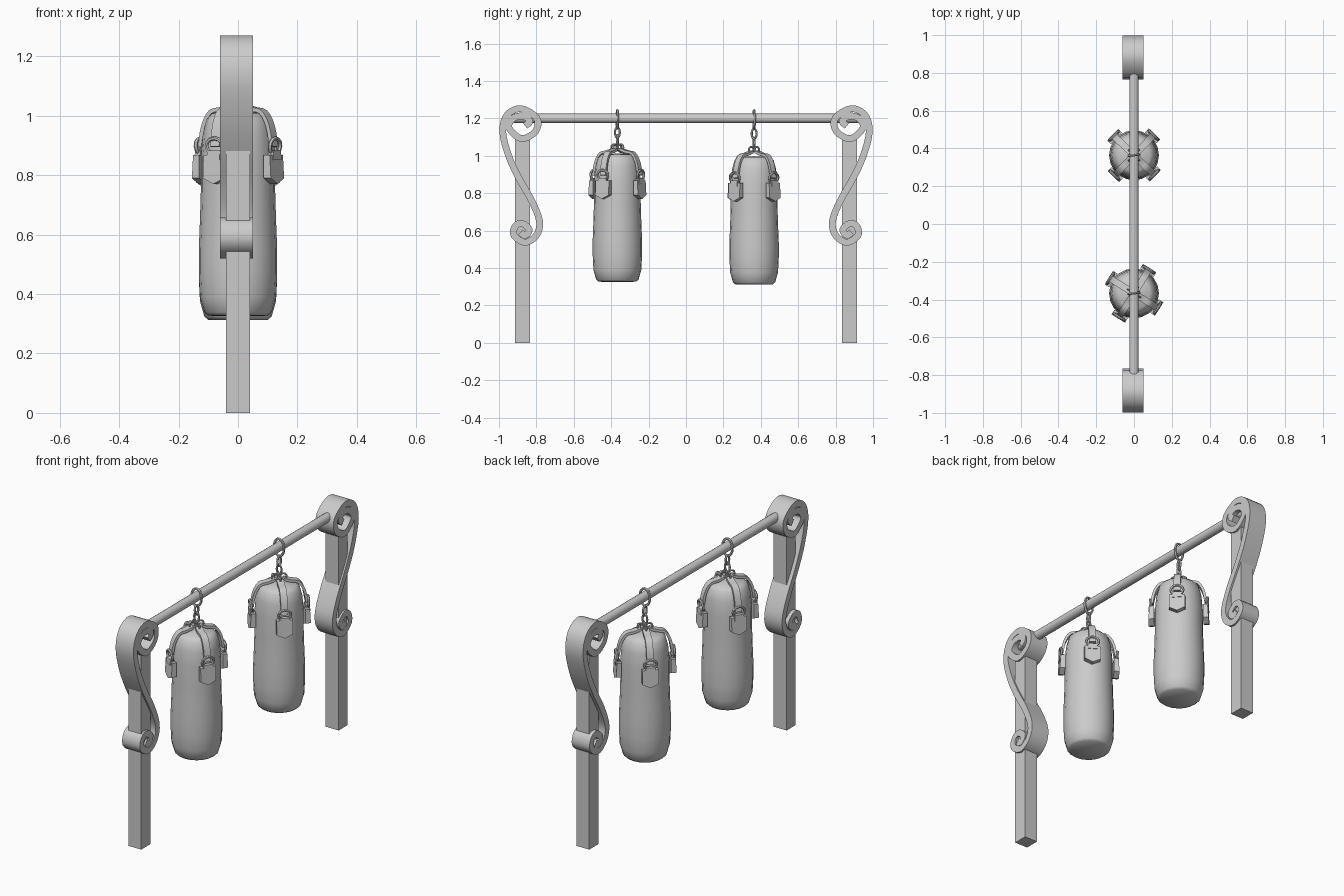
import bpy, bmesh, math
from mathutils import Matrix, Vector

if "Cube" in bpy.data.objects:
    bpy.data.objects.remove(bpy.data.objects["Cube"])


def finish(name, bm, matrix=Matrix(), smooth=True):
    bmesh.ops.recalc_face_normals(bm, faces=bm.faces[:])
    me = bpy.data.meshes.new(name)
    bm.to_mesh(me)
    bm.free()
    ob = bpy.data.objects.new(name, me)
    bpy.context.collection.objects.link(ob)
    ob.matrix_world = matrix
    if smooth:
        bpy.ops.object.select_all(action='DESELECT')
        ob.select_set(True)
        bpy.context.view_layer.objects.active = ob
        bpy.ops.object.shade_smooth_by_angle(angle=math.radians(40))
    return ob


def spline(pts, steps):
    """Catmull-Rom samples through 2D points."""
    p = [Vector(q) for q in pts]
    p = [2 * p[0] - p[1]] + p + [2 * p[-1] - p[-2]]
    out = []
    for i in range(1, len(p) - 2):
        a, b, c, d = p[i - 1:i + 3]
        for s in range(steps):
            t = s / steps
            out.append(0.5 * (2 * b + (c - a) * t + (2 * a - 5 * b + 4 * c - d) * t * t
                              + (3 * b - a - 3 * c + d) * t ** 3))
    return out + [p[-2]]


def band(name, pts, thick, lo, hi, place, matrix=Matrix(), steps=4):
    """Flat strip following a 2D path; place(u, v, w) maps it to 3D."""
    path = spline(pts, steps)
    bm = bmesh.new()
    rings = []
    for i, p in enumerate(path):
        t = (path[min(i + 1, len(path) - 1)] - path[max(i - 1, 0)]).normalized()
        n = Vector((-t.y, t.x)) * thick / 2
        rings.append([bm.verts.new(place(*(p + s * n), w))
                      for s, w in ((1, lo), (1, hi), (-1, hi), (-1, lo))])
    for a, b in zip(rings, rings[1:]):
        for k in range(4):
            bm.faces.new((a[k], a[(k + 1) % 4], b[(k + 1) % 4], b[k]))
    bm.faces.new(rings[0])
    bm.faces.new(rings[-1])
    return finish(name, bm, matrix)


def link(name, a, b, r, matrix, n=16, m=6):
    """Oval ring in the local XZ plane, outer half sizes a by b."""
    bm = bmesh.new()
    g = []
    for i in range(n):
        u = math.tau * i / n
        g.append([])
        for j in range(m):
            v = math.tau * j / m
            g[i].append(bm.verts.new(((a - r + r * math.cos(v)) * math.cos(u), r * math.sin(v),
                                      (b - r + r * math.cos(v)) * math.sin(u))))
    for i in range(n):
        for j in range(m):
            k, l = (i + 1) % n, (j + 1) % m
            bm.faces.new((g[i][j], g[k][j], g[k][l], g[i][l]))
    return finish(name, bm, matrix)


# posts and scroll brackets, one per end
scroll = [(-.86, 1.16), (-.835, 1.185), (-.87, 1.213), (-.925, 1.2), (-.947, 1.15), (-.88, 1.092),
          (-.805, 1.13), (-.797, 1.2), (-.88, 1.252), (-.955, 1.22), (-.98, 1.13), (-.948, 1.0),
          (-.893, .88), (-.825, .76), (-.783, .65), (-.80, .575), (-.86, .537), (-.92, .575),
          (-.912, .625), (-.875, .638), (-.838, .605), (-.86, .575), (-.885, .592)]
for side in (1, -1):
    bm = bmesh.new()
    bmesh.ops.create_cube(bm, size=1, matrix=Matrix.Translation((0, -.874 * side, .55))
                          @ Matrix.Diagonal((.08, .08, 1.1, 1)))
    finish("post", bm, smooth=False)
    band("scroll_bracket", scroll, .036, -.06, .05, lambda u, v, w: (w, u * side, v))

# cross bar
bm = bmesh.new()
bmesh.ops.create_cone(bm, cap_ends=True, segments=16, radius1=.025, radius2=.025, depth=1.9,
                      matrix=Matrix.Translation((0, 0, 1.2)) @ Matrix.Rotation(math.pi / 2, 4, 'X'))
finish("cross_bar", bm)

bag_profile = [(0, .325), (.1, .327), (.113, .338), (.128, .39), (.132, .47), (.132, .55), (.128, .65),
               (.125, .75), (.125, .86), (.118, .94), (.105, .99), (.085, 1.008), (0, 1.012)]
strap_path = [(.022, 1.035), (.06, 1.022), (.1, 1.012), (.128, .965), (.142, .895)]
R = Matrix.Rotation


def punching_bag(y, drop, turn):
    base = Matrix.Translation((0, y, -drop))
    # padded body
    bm = bmesh.new()
    vs = [bm.verts.new((r, 0, z)) for r, z in bag_profile]
    es = [bm.edges.new(e) for e in zip(vs, vs[1:])]
    bmesh.ops.spin(bm, geom=vs + es, cent=(0, 0, 0), axis=(0, 0, 1), angle=math.tau, steps=20)
    bmesh.ops.remove_doubles(bm, verts=bm.verts[:], dist=1e-4)
    bmesh.ops.dissolve_degenerate(bm, edges=bm.edges[:], dist=1e-5)
    finish("bag_body", bm, base)

    # chain from the bar down to the straps
    yaw = R(math.radians(turn), 4, 'Z')
    link("bar_hook", .036, .055, .007, Matrix.Translation((0, y, 1.195)) @ R(.12, 4, 'Z'))
    for z, rot in ((1.125 - drop / 2, 1.45), (1.085 - drop, .2)):
        link("chain_link", .019, .033, .006, Matrix.Translation((0, y, z)) @ R(rot, 4, 'Z'))

    for k in range(4):
        m = base @ yaw @ R(k * math.pi / 2, 4, 'Z')
        # hook ring, strap and buckle
        link("hook_ring", .022, .022, .005, m @ Matrix.Translation((.022, 0, 1.045)), 12)
        band("strap", strap_path, .014, -.018, .018, lambda u, v, w: (u, w, v), m, 3)
        link("buckle", .04, .034, .007, m @ Matrix.Translation((.147, 0, .897))
             @ R(math.pi / 2, 4, 'Z') @ R(.1, 4, 'X'), 12)
        # loop and pointed leather tab
        for name, outline, x0, x1 in (
                ("tab_loop", [(-.025, .85), (.025, .85), (.025, .882), (-.025, .882)], .134, .156),
                ("strap_tab", [(-.042, .868), (-.042, .79), (0, .77), (.042, .79), (.042, .868)],
                 .128, .152)):
            bm = bmesh.new()
            f = bm.faces.new([bm.verts.new((x0, u, v)) for u, v in outline])
            ext = bmesh.ops.extrude_face_region(bm, geom=[f])
            for v in ext["geom"]:
                if isinstance(v, bmesh.types.BMVert):
                    v.co.x = x1 + (.868 - v.co.z) * .06
            if f.is_valid is False or len([g for g in bm.faces if all(abs(v.co.x - x0) < 1e-6
                                                                      for v in g.verts)]) == 0:
                bm.faces.new([v for v in bm.verts if abs(v.co.x - x0) < 1e-6])
            finish(name, bm, m, False)


punching_bag(-.367, 0, 58)
punching_bag(.364, .014, 46)
